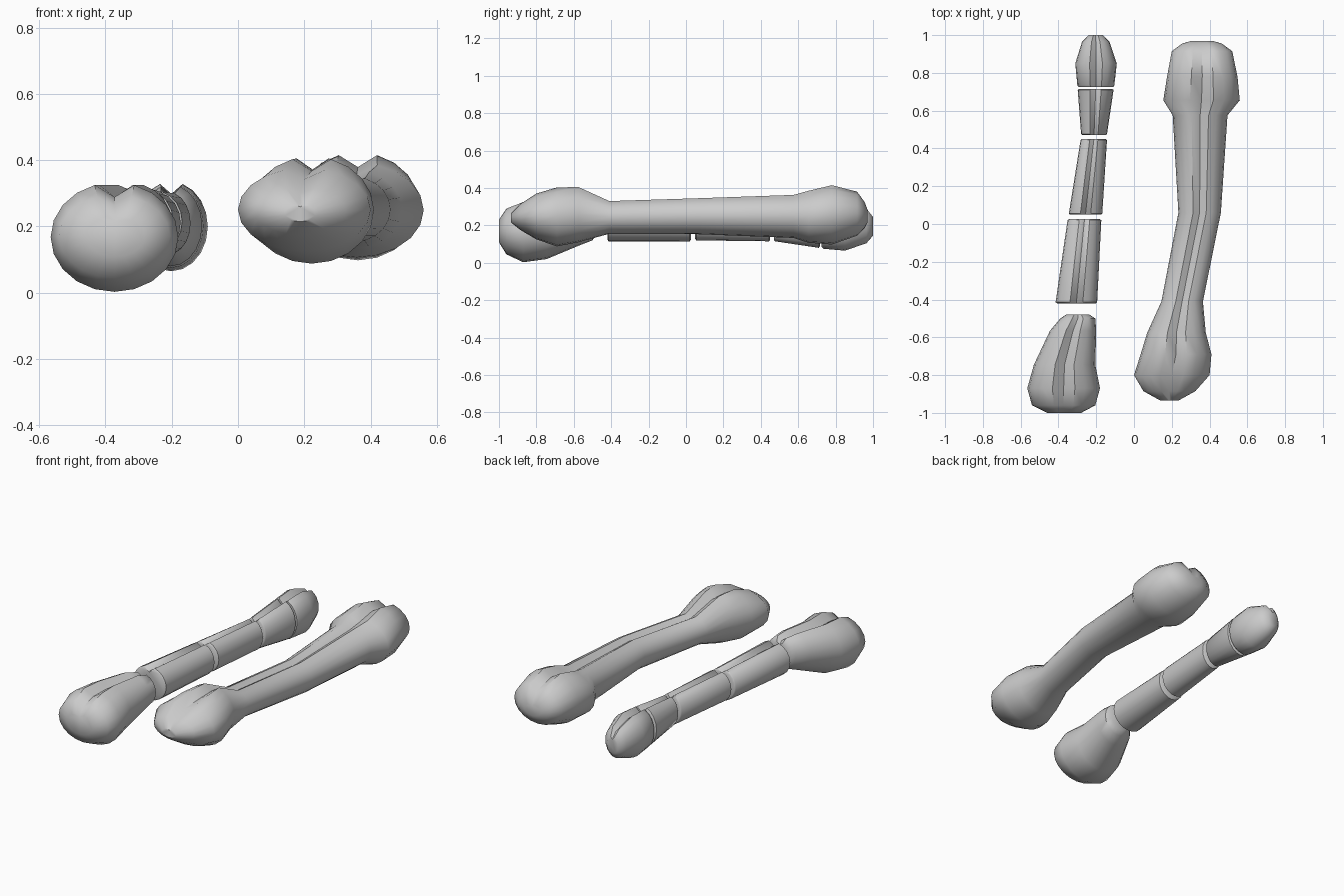
import bpy, bmesh, math

SIDES = 20
PEAK = math.cos(2 * math.pi / SIDES)


def bone(name, rings, groove=0.22):
    """Loft grooved oval rings given as (y, x_min, x_max, z_min, z_max)."""
    bm = bmesh.new()
    loops = []
    for y, x0, x1, z0, z1 in rings:
        rz = (z1 - z0) / (1 + PEAK)
        cx, cz, rx = (x0 + x1) / 2, z0 + rz, (x1 - x0) / 2
        loop = []
        for i in range(SIDES):
            a = 2 * math.pi * i / SIDES
            h = PEAK - groove if i == SIDES // 4 else math.sin(a)
            loop.append(bm.verts.new((cx + rx * math.cos(a), y, cz + rz * h)))
        loops.append(loop)
    for a, b in zip(loops, loops[1:]):
        for i in range(SIDES):
            j = (i + 1) % SIDES
            bm.faces.new((a[i], a[j], b[j], b[i]))
    bm.faces.new(loops[0])
    bm.faces.new(loops[-1])
    bmesh.ops.recalc_face_normals(bm, faces=bm.faces)
    mesh = bpy.data.meshes.new(name)
    bm.to_mesh(mesh)
    bm.free()
    ob = bpy.data.objects.new(name, mesh)
    bpy.context.collection.objects.link(ob)
    bpy.ops.object.select_all(action='DESELECT')
    bpy.context.view_layer.objects.active = ob
    ob.select_set(True)
    bpy.ops.object.shade_smooth_by_angle(angle=math.radians(48))
    return ob


def rim(ring, dy, s=0.008):
    """Slightly smaller ring that rounds a broken end."""
    y, x0, x1, z0, z1 = ring
    return (y + dy, x0 + s, x1 - s, z0 + s, z1 - s)


def fragment(name, front, back):
    bone(name, [rim(front, -0.006), front, back, rim(back, 0.006)])


# intact bone: front head, shaft, rear head
bone("whole_bone", [
    (-0.935, 0.14, 0.235, 0.215, 0.265),
    (-0.885, 0.05, 0.325, 0.175, 0.315),
    (-0.80, 0.0, 0.40, 0.125, 0.37),
    (-0.69, 0.035, 0.41, 0.088, 0.403),
    (-0.575, 0.07, 0.38, 0.11, 0.405),
    (-0.41, 0.145, 0.365, 0.155, 0.33),
    (0.06, 0.235, 0.46, 0.153, 0.345),
    (0.575, 0.205, 0.495, 0.133, 0.363),
    (0.655, 0.155, 0.56, 0.107, 0.385),
    (0.78, 0.175, 0.548, 0.098, 0.415),
    (0.915, 0.20, 0.52, 0.145, 0.38),
    (0.955, 0.255, 0.465, 0.185, 0.325),
    (0.97, 0.305, 0.415, 0.215, 0.285),
])

# broken bone: large front head
bone("broken_front_head", [
    (-1.0, -0.46, -0.28, 0.11, 0.23),
    (-0.96, -0.54, -0.205, 0.045, 0.29),
    (-0.87, -0.565, -0.18, 0.003, 0.325),
    (-0.745, -0.53, -0.205, 0.02, 0.325),
    (-0.565, -0.445, -0.20, 0.095, 0.325),
    (-0.50, -0.39, -0.205, 0.12, 0.31),
    (-0.48, -0.36, -0.235, 0.15, 0.285),
])

# broken bone: shaft fragments
fragment("shaft_fragment_front", (-0.414, -0.415, -0.195, 0.115, 0.315), (0.02, -0.352, -0.173, 0.115, 0.305))
fragment("shaft_fragment_middle", (0.055, -0.345, -0.168, 0.12, 0.305), (0.444, -0.283, -0.143, 0.115, 0.30))
fragment("shaft_fragment_rear", (0.476, -0.28, -0.143, 0.115, 0.30), (0.71, -0.298, -0.108, 0.08, 0.32))

# broken bone: small rear head
bone("broken_rear_head", [
    (0.725, -0.293, -0.108, 0.085, 0.315),
    (0.735, -0.30, -0.104, 0.075, 0.322),
    (0.85, -0.311, -0.091, 0.065, 0.328),
    (0.965, -0.275, -0.13, 0.105, 0.29),
    (1.0, -0.24, -0.165, 0.145, 0.245),
])
